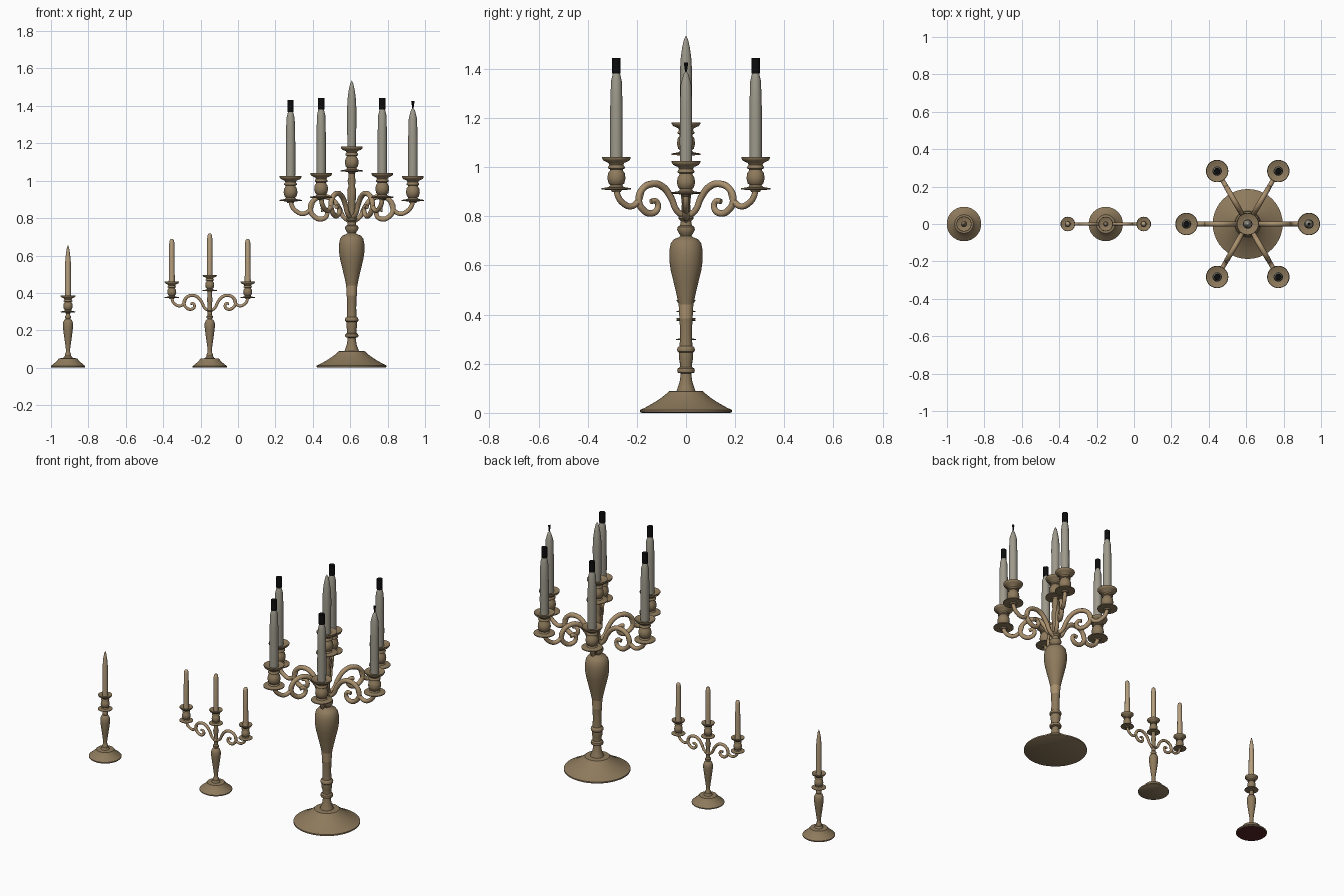
import bpy, bmesh, math
from mathutils import Matrix

if "Cube" in bpy.data.objects:
    bpy.data.objects.remove(bpy.data.objects["Cube"])


def material(name, rgb):
    m = bpy.data.materials.new(name)
    m.diffuse_color = (*rgb, 1)
    m.use_nodes = True
    m.node_tree.nodes["Principled BSDF"].inputs["Base Color"].default_value = m.diffuse_color
    return m


BRONZE = material("aged bronze", (0.27, 0.195, 0.108))
LIGHT = material("worn bronze", (0.40, 0.28, 0.155))
GREY = material("grey wax", (0.34, 0.32, 0.26))
TAN = material("tan wax", (0.46, 0.34, 0.205))
BLACK = material("black wick", (0.004, 0.004, 0.004))
FELT = material("dark red felt", (0.09, 0.018, 0.022))


def finish(obj, angle=40):
    bpy.ops.object.select_all(action='DESELECT')
    obj.select_set(True)
    bpy.context.view_layer.objects.active = obj
    bpy.ops.object.shade_smooth_by_angle(angle=math.radians(angle))
    return obj


def lathe(name, profile, mat, x=0, y=0, z=0, seg=28, s=1.0):
    """Spin (radius, height) points around z, closing both ends."""
    bm = bmesh.new()
    rings = []
    for r, h in profile:
        if r == 0:
            rings.append([bm.verts.new((0, 0, h * s))])
        else:
            rings.append([bm.verts.new((r * s * math.cos(2 * math.pi * i / seg),
                                        r * s * math.sin(2 * math.pi * i / seg), h * s))
                          for i in range(seg)])
    for a, b in zip(rings, rings[1:]):
        for i in range(seg):
            j = (i + 1) % seg
            if len(a) == 1:
                bm.faces.new((a[0], b[j], b[i]))
            elif len(b) == 1:
                bm.faces.new((a[i], a[j], b[0]))
            else:
                bm.faces.new((a[i], a[j], b[j], b[i]))
    if len(rings[0]) > 1:
        bm.faces.new(rings[0][::-1])
    if len(rings[-1]) > 1:
        bm.faces.new(rings[-1])
    mesh = bpy.data.meshes.new(name)
    bm.to_mesh(mesh)
    bm.free()
    mesh.materials.append(mat)
    obj = bpy.data.objects.new(name, mesh)
    obj.location = (x, y, z)
    bpy.context.collection.objects.link(obj)
    return finish(obj)


def tube(name, points, radius, mat):
    """Round bar through (reach, height, thickness) points in the xz plane."""
    cu = bpy.data.curves.new(name, 'CURVE')
    cu.dimensions = '3D'
    cu.bevel_depth = radius
    cu.bevel_resolution = 3
    cu.resolution_u = 5
    cu.use_fill_caps = True
    sp = cu.splines.new('BEZIER')
    sp.bezier_points.add(len(points) - 1)
    for p, (r, h, t) in zip(sp.bezier_points, points):
        p.co = (r, 0, h)
        p.radius = t
        p.handle_left_type = p.handle_right_type = 'AUTO'
    cu.materials.append(mat)
    obj = bpy.data.objects.new(name, cu)
    bpy.context.collection.objects.link(obj)
    bpy.ops.object.select_all(action='DESELECT')
    obj.select_set(True)
    bpy.context.view_layer.objects.active = obj
    bpy.ops.object.convert(target='MESH')
    return finish(bpy.context.view_layer.objects.active, 50)


# Scrolled arm: spiral arch from the column, then a swan-neck to the cup
SCROLL = [(.012, .80, 1), (.045, .825, 1), (.07, .875, 1.1), (.11, .92, 1.15),
          (.155, .932, 1.15), (.205, .91, 1.1), (.222, .865, 1.1), (.20, .825, 1.1),
          (.16, .812, 1.1), (.132, .835, 1), (.142, .862, .9), (.165, .86, .9)]
NECK = [(.205, .90, .7), (.225, .86, 1), (.26, .84, 1), (.295, .853, 1),
        (.318, .878, 1), (.327, .91, 1)]


def arm(label, x, z, angle, s):
    for part, pts in (("scroll", SCROLL), ("neck", NECK)):
        o = tube(f"{label}_arm_{part}", pts, .0125, LIGHT)
        o.matrix_world = (Matrix.Translation((x, 0, z)) @ Matrix.Rotation(angle, 4, 'Z')
                          @ Matrix.Scale(s, 4))


# Drip plate, urn-shaped cup and flared rim, from the plate upward
CUP = [(0, -.012), (.018, -.010), (.022, -.003), (.060, 0), (.060, .005), (.030, .010),
       (.024, .018), (.032, .025), (.037, .045), (.034, .066), (.027, .076), (.026, .082),
       (.034, .086), (.034, .092), (.028, .100), (.032, .108), (.052, .117), (.058, .126),
       (.058, .132), (.045, .128), (.026, .122), (0, .122)]

# ---- Large seven-light candelabrum ----
LX = .608
lathe("large_base", [(.180, 0), (.187, .004), (.187, .012), (.165, .022), (.130, .042),
      (.100, .062), (.080, .078), (.070, .088), (.038, .090), (.034, .102), (.026, .125),
      (.021, .160), (.034, .164), (.036, .171), (.034, .180), (.025, .186), (.025, .205),
      (.029, .22), (.029, .245), (.035, .250), (.036, .258), (.033, .267), (.026, .272),
      (.024, .32), (.026, .375), (.027, .385)], BRONZE, LX, seg=40)
lathe("large_stem_collar", [(.027, .385), (.028, .41), (.030, .44)], LIGHT, LX)
lathe("large_vase", [(.030, .44), (.037, .475), (.050, .53), (.062, .58), (.068, .62),
      (.068, .66), (.062, .69), (.050, .706), (.030, .714), (.022, .72), (.030, .732),
      (.036, .745), (.034, .757), (.024, .763), (.021, .78), (.030, .79), (.030, .80),
      (.020, .81), (.017, .85), (.022, .90), (.024, .95), (.017, .97), (.022, 1.0),
      (.017, 1.02), (.016, 1.05)], BRONZE, LX, seg=36)
lathe("large_centre_cup", CUP, BRONZE, LX, z=1.05)
lathe("large_centre_candle", [(.022, 1.17), (.024, 1.25), (.025, 1.38), (.022, 1.44),
      (.016, 1.485), (.008, 1.52), (0, 1.535)], GREY, LX, seg=20)
for k in range(6):
    a = k * math.pi / 3
    px, py = LX + .327 * math.cos(a), .327 * math.sin(a)
    drop = -.017 if k % 3 == 0 else 0   # side arms hang slightly lower
    arm("large", LX, drop, a, 1)
    lathe("large_arm_cup", CUP, BRONZE, px, py, .909 + drop)
    lathe("large_arm_candle", [(.025, 1.03), (.0255, 1.12), (.025, 1.25), (.022, 1.35),
          (.016, 1.375), (.010, 1.395), (0, 1.41)], GREY, px, py, drop, seg=20)
    if k:
        lathe("large_wick", [(.017, 1.38), (.017, 1.443)], BLACK, px, py, drop * .7, seg=12)
    else:
        # burnt sliver left of one wick
        lathe("large_burnt_wick", [(.002, 1.39), (.009, 1.443)], BLACK, px, py, drop, seg=4)

# ---- Small bases share one turned foot and baluster ----
FOOT = [(.088, 0), (.092, .003), (.092, .008), (.070, .026), (.054, .042), (.050, .049),
        (.024, .051), (.022, .058), (.017, .062), (.017, .072), (.012, .080), (.011, .095),
        (.015, .125), (.022, .175), (.027, .215), (.027, .238), (.021, .254), (.012, .260)]

# ---- Three-light candelabrum ----
TX, TS = -.151, .62
TZ = .305 - .80 * TS
lathe("three_light_stem", FOOT + [(.017, .268), (.017, .275), (.011, .282), (.011, .30),
      (.017, .306), (.011, .315), (.012, .345), (.016, .365), (.011, .385), (.011, .415)],
      BRONZE, TX, seg=32)
lathe("three_light_centre_cup", CUP, BRONZE, TX, z=.411, s=.65)
lathe("three_light_centre_candle", [(.014, .485), (.014, .69), (.011, .71), (.006, .717),
      (0, .718)], TAN, TX, seg=16)
for side, ang in ((1, 0), (-1, math.pi)):
    px = TX + side * .203
    arm("three_light", TX, TZ, ang, TS)
    lathe("three_light_arm_cup", CUP, BRONZE, px, z=.374, s=.65)
    lathe("three_light_arm_candle", [(.0165, .45), (.015, .55), (.0135, .67), (.010, .684),
          (.006, .688), (0, .689)], TAN, px, seg=16)

# ---- Single candlestick ----
SX = -.909
lathe("single_stem", FOOT + [(.016, .266), (.016, .273), (.011, .280), (.011, .30)],
      BRONZE, SX, seg=32)
lathe("single_cup", CUP, BRONZE, SX, z=.297, s=.68)
lathe("single_candle", [(.0165, .375), (.0165, .48), (.0155, .56), (.011, .61), (.006, .64),
      (0, .657)], TAN, SX, seg=16)
# felt pad under the single foot
lathe("single_foot_pad", [(.088, -.0005), (.088, .001)], FELT, SX, z=.0005, seg=32)
for o in bpy.data.objects:
    if o.name.startswith(("single_stem",)):
        o.location.z = .001
